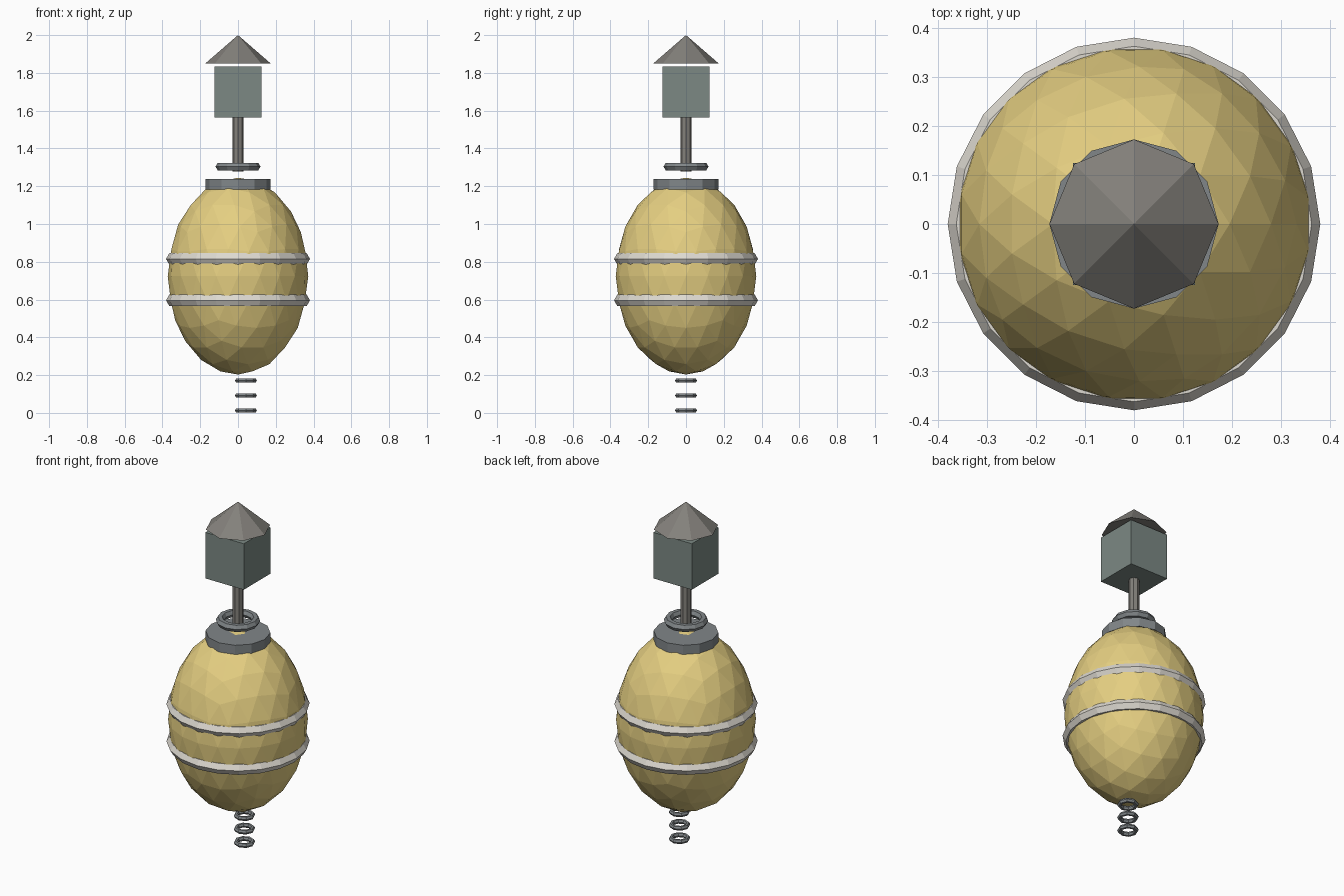
import bpy

if "Cube" in bpy.data.objects:
    bpy.data.objects.remove(bpy.data.objects["Cube"])


def material(name, rgb):
    m = bpy.data.materials.new(name)
    m.diffuse_color = (*rgb, 1)
    m.use_nodes = True
    m.node_tree.nodes["Principled BSDF"].inputs["Base Color"].default_value = m.diffuse_color
    return m


gold = material("pale_gold", (0.78, 0.62, 0.22))
silver = material("silver", (0.72, 0.69, 0.63))
steel = material("steel", (0.22, 0.24, 0.25))
pewter = material("pewter", (0.23, 0.22, 0.20))
glass = material("glass", (0.20, 0.25, 0.23))


def finish(name, mat):
    ob = bpy.context.object
    ob.name = name
    ob.data.materials.append(mat)
    return ob


def ring(name, x, z, outer, tube, segments, mat):
    bpy.ops.mesh.primitive_torus_add(
        location=(x, 0, z), major_radius=outer - tube, minor_radius=tube,
        major_segments=segments, minor_segments=6)
    return finish(name, mat)


def cone(name, z0, z1, r0, r1, sides, mat):
    bpy.ops.mesh.primitive_cone_add(
        vertices=sides, radius1=r0, radius2=r1, depth=z1 - z0,
        location=(0, 0, (z0 + z1) / 2))
    return finish(name, mat)


# Egg-shaped body
bpy.ops.mesh.primitive_ico_sphere_add(subdivisions=3, radius=1, location=(0, 0, 0.724))
finish("body", gold).scale = (0.372, 0.372, 0.521)

# Bands around the body
ring("lower_band", 0, 0.596, 0.381, 0.035, 20, silver)
ring("upper_band", 0, 0.815, 0.381, 0.035, 20, silver)

# Collar, neck ring and post
cone("collar", 1.183, 1.237, 0.173, 0.173, 12, steel)
ring("neck_ring", 0, 1.304, 0.119, 0.023, 12, steel)
cone("post", 1.278, 1.57, 0.029, 0.029, 8, pewter)

# Lantern box with pointed roof
bpy.ops.mesh.primitive_cube_add(size=1, location=(0, 0, 1.699))
finish("lantern_box", glass).scale = (0.25, 0.25, 0.27)
cone("roof", 1.85, 2.0, 0.173, 0, 8, pewter)

# Hanging chain links, set slightly to one side
for i in range(3):
    ring(f"chain_link_{i + 1}", 0.042, 0.013 + 0.079 * i, 0.058, 0.013, 8, steel)
